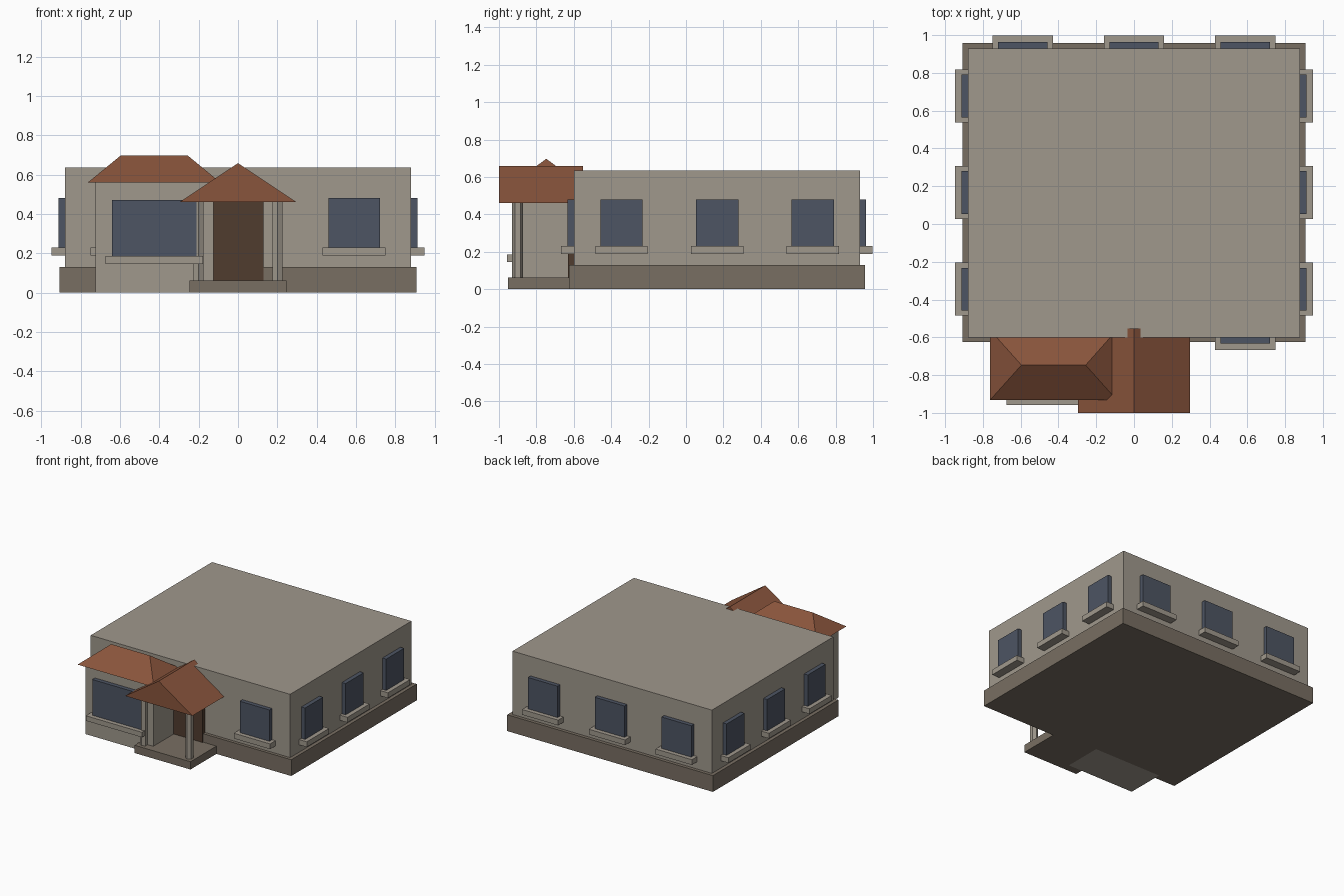
import bpy
import bmesh
import math

if "Cube" in bpy.data.objects:
    bpy.data.objects.remove(bpy.data.objects["Cube"], do_unlink=True)


def material(name, color):
    m = bpy.data.materials.new(name)
    m.use_nodes = True
    m.diffuse_color = (*color, 1)
    m.node_tree.nodes["Principled BSDF"].inputs["Base Color"].default_value = (*color, 1)
    return m


WALL = material("wall grey", (0.35, 0.315, 0.265))
BASE = material("plinth brown grey", (0.19, 0.158, 0.123))
ROOF = material("terracotta tile", (0.25, 0.09, 0.045))
GLASS = material("window blue", (0.075, 0.09, 0.125))
DOOR = material("door brown", (0.08, 0.045, 0.028))


def finish(name, bm, mat):
    bmesh.ops.recalc_face_normals(bm, faces=bm.faces)
    me = bpy.data.meshes.new(name)
    bm.to_mesh(me)
    bm.free()
    me.materials.append(mat)
    ob = bpy.data.objects.new(name, me)
    bpy.context.collection.objects.link(ob)
    return ob


def box(name, x, y, z, mat):
    bm = bmesh.new()
    bmesh.ops.create_cube(bm, size=1)
    for v in bm.verts:
        v.co = [lo if c < 0 else hi for c, (lo, hi) in zip(v.co, (x, y, z))]
    return finish(name, bm, mat)


def ridge_roof(name, x, y, z, ridge):
    """Roof over a rectangle, rising to a ridge between two points."""
    bm = bmesh.new()
    a, b, c, d = [bm.verts.new((px, py, z[0])) for px, py in
                  ((x[0], y[0]), (x[1], y[0]), (x[1], y[1]), (x[0], y[1]))]
    p, q = [bm.verts.new((*r, z[1])) for r in ridge]
    # p-q runs from the d-a end to the b-c end
    for f in ((a, b, c, d), (a, b, q, p), (c, d, p, q), (d, a, p), (b, c, q)):
        bm.faces.new(f)
    return finish(name, bm, ROOF)


def window(name, wall_point, angle, half, sill_half, pane_z, sill_z):
    """Pane and sill on a wall; angle 0 faces -y."""
    parts = (("pane", half, 0.033, pane_z, GLASS),
             ("sill", sill_half, 0.067, sill_z, WALL))
    for part, w, out, z, mat in parts:
        ob = box(f"{name}_{part}", (-w, w), (-out, 0.02), z, mat)
        ob.location = (*wall_point, 0)
        ob.rotation_euler.z = angle


# Main block and plinth
box("main_walls", (-0.88, 0.88), (-0.60, 0.93), (0.005, 0.635), WALL)
box("plinth", (-0.908, 0.908), (-0.625, 0.957), (0, 0.13), BASE)

# Regular windows on the sides, back and front
PANE_Z, SILL_Z = (0.226, 0.48), (0.188, 0.23)
for i, y in enumerate((-0.345, 0.167, 0.678)):
    for side, s in (("left", 1), ("right", -1)):
        window(f"{side}_window_{i}", (s * 0.88, y), s * math.pi / 2,
               0.113, 0.14, PANE_Z, SILL_Z)
for i, x in enumerate((-0.59, 0, 0.59)):
    window(f"back_window_{i}", (x, 0.93), math.pi, 0.131, 0.16, PANE_Z, SILL_Z)
    if x:
        window(f"front_window_{i}", (x, -0.60), 0, 0.131, 0.16, PANE_Z, SILL_Z)

# Projecting bay with hipped roof
box("bay_walls", (-0.725, -0.125), (-0.89, -0.58), (0, 0.565), WALL)
window("bay_window", (-0.426, -0.89), 0, 0.214, 0.248, (0.18, 0.47), (0.145, 0.185))
ridge_roof("bay_roof", (-0.763, -0.09), (-0.933, -0.56), (0.56, 0.697),
           ((-0.596, -0.747), (-0.256, -0.747)))

# Porch with door, columns and gabled roof
box("porch_floor", (-0.247, 0.247), (-0.952, -0.60), (0, 0.062), BASE)
box("front_door", (-0.13, 0.13), (-0.632, -0.59), (0.06, 0.47), DOOR)
for side, x in (("left", 0.2), ("right", -0.2)):
    bm = bmesh.new()
    bmesh.ops.create_cone(bm, cap_ends=True, segments=6, radius1=0.029,
                          radius2=0.029, depth=0.41)
    # Put a corner of the hexagon at the front
    if not any(abs(v.co.x) < 1e-4 for v in bm.verts):
        for v in bm.verts:
            v.co.x, v.co.y = -v.co.y, v.co.x
    column = finish(f"{side}_column", bm, WALL)
    column.location = (x, -0.90, 0.26)
# Gable ridge runs front to back: turn the rectangle a quarter
porch = ridge_roof("porch_roof", (-1.0, -0.552), (-0.297, 0.297), (0.46, 0.658),
                   ((-1.0, 0), (-0.552, 0)))
porch.rotation_euler.z = math.pi / 2
